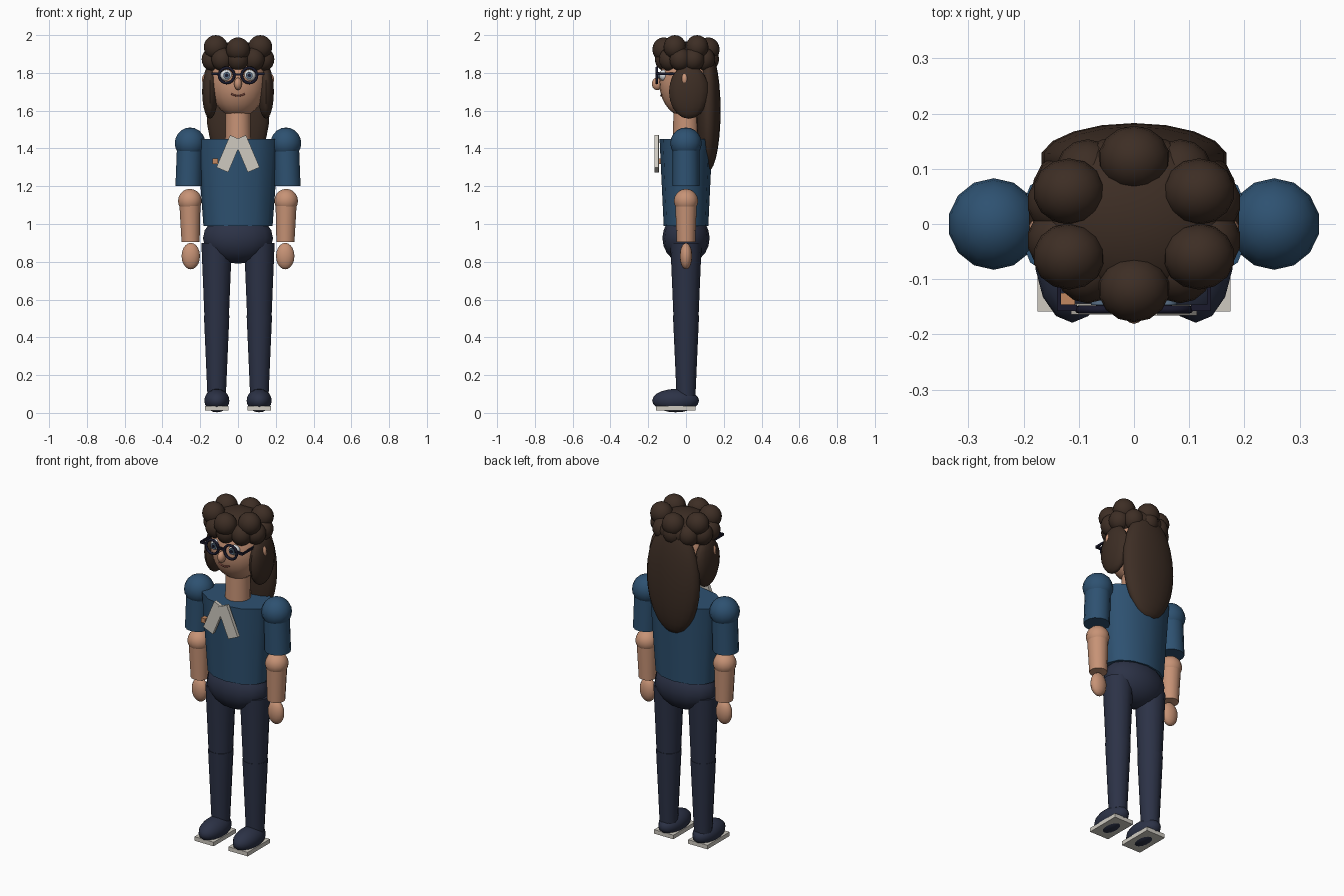
import bpy, math
from math import sin, cos, pi, radians

if "Cube" in bpy.data.objects:
    bpy.data.objects.remove(bpy.data.objects["Cube"])


def material(name, r, g, b):
    m = bpy.data.materials.new(name)
    m.diffuse_color = (r, g, b, 1)
    m.use_nodes = True
    m.node_tree.nodes["Principled BSDF"].inputs["Base Color"].default_value = m.diffuse_color
    return m


SKIN = material("skin", 0.57, 0.29, 0.18)
BLUE = material("shirt blue", 0.027, 0.083, 0.165)
NAVY = material("trouser navy", 0.025, 0.032, 0.062)
HAIR = material("hair brown", 0.047, 0.027, 0.018)
CREAM = material("cream", 0.62, 0.59, 0.53)
FRAME = material("frame dark", 0.010, 0.010, 0.025)
WHITE = material("eye white", 0.75, 0.78, 0.80)
IRIS = material("iris grey blue", 0.10, 0.16, 0.24)
LIP = material("lip", 0.22, 0.07, 0.05)
BADGE = material("badge orange", 0.55, 0.25, 0.12)


def finish(name, mat, smooth=True):
    o = bpy.context.object
    o.name = name
    o.data.materials.append(mat)
    bpy.ops.object.transform_apply(location=False, rotation=True, scale=True)
    if smooth:
        bpy.ops.object.shade_smooth_by_angle(angle=radians(50))
    return o


def ball(name, mat, loc, size, seg=14, rings=10):
    bpy.ops.mesh.primitive_uv_sphere_add(segments=seg, ring_count=rings, location=loc)
    bpy.context.object.scale = size
    return finish(name, mat)


def box(name, mat, loc, size, tilt=0):
    bpy.ops.mesh.primitive_cube_add(size=1, location=loc, rotation=(0, tilt, 0))
    bpy.context.object.scale = size
    return finish(name, mat, False)


def cone(name, mat, x, z0, z1, r0, r1, depth=1.0, lean=0.0, seg=14):
    """Upright tapered tube; depth scales y, lean shifts the top in x."""
    bpy.ops.mesh.primitive_cone_add(vertices=seg, radius1=r0, radius2=r1, depth=z1 - z0,
                                    location=(x, 0, (z0 + z1) / 2))
    o = bpy.context.object
    o.scale = (1, depth, 1)
    finish(name, mat)
    for v in o.data.vertices:
        if v.co.z > 0:
            v.co.x += lean
    return o


def disc(name, mat, x, y, z, r, thick=0.008):
    bpy.ops.mesh.primitive_cylinder_add(vertices=20, radius=r, depth=thick,
                                        location=(x, y, z), rotation=(pi / 2, 0, 0))
    return finish(name, mat)


# Torso, hips, neck
cone("torso", BLUE, 0, 0.99, 1.45, 0.183, 0.217, 0.645, seg=12)
ball("hips", NAVY, (0, 0, 0.925), (0.19, 0.125, 0.135))
cone("neck", SKIN, 0, 1.42, 1.62, 0.07, 0.066)
ball("neck_base", SKIN, (0, 0, 1.45), (0.07, 0.07, 0.03))

for s, side in ((-1, "left"), (1, "right")):
    # Legs and shoes
    cone(side + "_thigh", NAVY, s * 0.113, 0.50, 0.90, 0.066, 0.083)
    cone(side + "_shin", NAVY, s * 0.113, 0.09, 0.515, 0.05, 0.069)
    ball(side + "_shoe", NAVY, (s * 0.112, -0.055, 0.065), (0.068, 0.124, 0.062))
    box(side + "_sole", CREAM, (s * 0.112, -0.055, 0.024), (0.126, 0.208, 0.024))
    # Arms
    ball(side + "_shoulder", BLUE, (s * 0.254, 0, 1.428), (0.083,) * 3)
    cone(side + "_sleeve", BLUE, s * 0.262, 1.20, 1.43, 0.071, 0.070, lean=-s * 0.008)
    ball(side + "_elbow", SKIN, (s * 0.255, 0, 1.122), (0.064,) * 3)
    cone(side + "_forearm", SKIN, s * 0.251, 0.905, 1.125, 0.049, 0.058, lean=s * 0.004)
    ball(side + "_hand", SKIN, (s * 0.25, 0, 0.83), (0.05, 0.033, 0.07))
    # Side hair locks and ears
    ball(side + "_hair_lock", HAIR, (s * 0.148, 0.015, 1.70), (0.043, 0.105, 0.143))
    ball(side + "_ear", SKIN, (s * 0.165, -0.007, 1.765), (0.026, 0.02, 0.035))
    # Eyes
    ball(side + "_eye", WHITE, (s * 0.06, -0.118, 1.787), (0.034, 0.025, 0.03))
    disc(side + "_iris", IRIS, s * 0.06, -0.143, 1.787, 0.018)
    disc(side + "_pupil", FRAME, s * 0.06, -0.147, 1.787, 0.009)
    # Glasses
    bpy.ops.mesh.primitive_torus_add(major_radius=0.040, minor_radius=0.0075,
                                     major_segments=24, minor_segments=8,
                                     location=(s * 0.06, -0.155, 1.787),
                                     rotation=(pi / 2, 0, 0))
    finish(side + "_lens_rim", FRAME)
    box(side + "_hinge", FRAME, (s * 0.121, -0.152, 1.795), (0.036, 0.012, 0.014))
    box(side + "_temple", FRAME, (s * 0.136, -0.09, 1.795), (0.008, 0.13, 0.012))
    # Scarf tails
    box(side + "_scarf_tail", CREAM, (s * 0.047, -0.155 - s * 0.001, 1.372),
        (0.068, 0.02, 0.185), -s * radians(23))

box("glasses_bridge", FRAME, (0, -0.155, 1.792), (0.04, 0.012, 0.012))
box("badge", BADGE, (-0.121, -0.14, 1.332), (0.028, 0.03, 0.028))

# Head and face
ball("head", SKIN, (0, 0, 1.75), (0.15, 0.142, 0.185), 20, 14)
ball("nose", SKIN, (0, -0.152, 1.742), (0.021, 0.029, 0.033))

# Smiling mouth: a thin curved tube following the face
curve = bpy.data.curves.new("mouth", "CURVE")
curve.dimensions = "3D"
curve.bevel_depth = 0.005
curve.bevel_resolution = 1
spline = curve.splines.new("POLY")
spline.points.add(8)
for i, p in enumerate(spline.points):
    t = i / 4 - 1
    p.co = (0.036 * t, -0.132 + 0.005 * t * t, 1.679 + 0.010 * t * t, 1)
curve.materials.append(LIP)
bpy.context.collection.objects.link(bpy.data.objects.new("mouth", curve))

# Hair: cap, long back fall, two rings of curls
ball("hair_cap", HAIR, (0, 0.012, 1.875), (0.172, 0.15, 0.092), 18, 12)
ball("hair_back", HAIR, (0, 0.118, 1.60), (0.17, 0.065, 0.32), 18, 14)
for i in range(6):
    a = radians(30 + 60 * i)
    ball("top_curl", HAIR, (0.136 * cos(a), 0.118 * sin(a), 1.936 - 0.012 * (i % 3 == 1)),
         (0.065, 0.06, 0.064))
for i in range(10):
    a = radians(18 + 36 * i)
    ball("lower_curl", HAIR, (0.143 * cos(a), 0.005 + 0.112 * sin(a), 1.872),
         (0.058, 0.058, 0.062))
